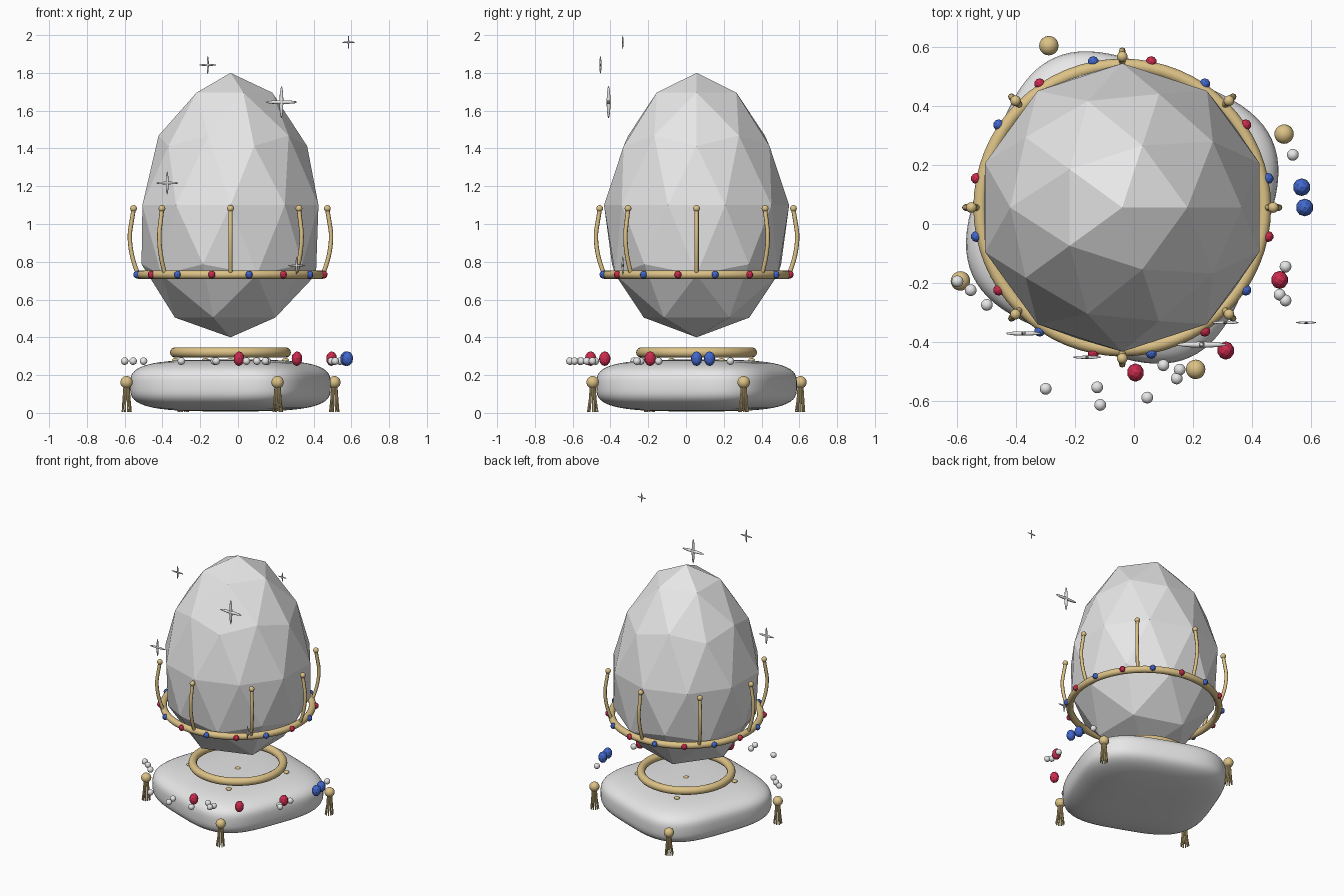
import bpy, bmesh, math, random
from mathutils import Matrix, Vector

random.seed(4)
cube = bpy.data.objects.get("Cube")
if cube:
    bpy.data.objects.remove(cube, do_unlink=True)

CX, CY = -0.04, 0.056      # axis of egg, rings and cushion
TURN = math.radians(24.4)  # cushion rotation


def material(name, rgb):
    m = bpy.data.materials.new(name)
    m.use_nodes = True
    m.diffuse_color = (*rgb, 1)
    m.node_tree.nodes["Principled BSDF"].inputs["Base Color"].default_value = (*rgb, 1)
    return m


WHITE = material("pale_grey", (0.8, 0.8, 0.8))
GOLD = material("gold", (0.72, 0.54, 0.24))
RED = material("red", (0.62, 0.025, 0.08))
BLUE = material("blue", (0.055, 0.14, 0.62))


def finish(bm, name, mat, smooth=True):
    bmesh.ops.recalc_face_normals(bm, faces=bm.faces)
    for f in bm.faces:
        f.smooth = smooth
    mesh = bpy.data.meshes.new(name)
    bm.to_mesh(mesh)
    bm.free()
    mesh.materials.append(mat)
    ob = bpy.data.objects.new(name, mesh)
    bpy.context.collection.objects.link(ob)
    return ob


def polar(r, a, z):
    return Vector((CX + r * math.cos(a), CY + r * math.sin(a), z))


def add_ball(bm, loc, scale, sub=3):
    mat = Matrix.Translation(loc) @ Matrix.Diagonal((*scale, 1))
    bmesh.ops.create_icosphere(bm, subdivisions=sub, radius=1, matrix=mat)


def balls(name, mat, items, sub=3, smooth=True):
    bm = bmesh.new()
    for loc, scale in items:
        add_ball(bm, loc, scale, sub)
    return finish(bm, name, mat, smooth)


def loft(name, mat, rings, closed=False):
    """Skin a list of point rings; cap the ends unless the loop closes."""
    bm = bmesh.new()
    rows = [[bm.verts.new(p) for p in ring] for ring in rings]
    n = len(rows[0])
    pairs = list(zip(rows, rows[1:])) + ([(rows[-1], rows[0])] if closed else [])
    for lo, hi in pairs:
        for i in range(n):
            j = (i + 1) % n
            bm.faces.new((lo[i], lo[j], hi[j], hi[i]))
    if not closed:
        bm.faces.new(rows[0])
        bm.faces.new(rows[-1])
    return finish(bm, name, mat)


def torus(name, major, minor, z, segs=64, sides=14):
    rings = []
    for i in range(segs):
        a = math.tau * i / segs
        ts = [math.tau * k / sides for k in range(sides)]
        rings.append([polar(major + minor * math.cos(t), a, z + minor * math.sin(t)) for t in ts])
    return loft(name, GOLD, rings, closed=True)


def tubes(name, mat, paths, radius, kind='POLY'):
    """Round wires, one per path."""
    cu = bpy.data.curves.new(name, 'CURVE')
    cu.dimensions = '3D'
    cu.bevel_depth = radius
    cu.bevel_resolution = 2
    cu.use_fill_caps = True
    for path in paths:
        sp = cu.splines.new(kind)
        sp.points.add(len(path) - 1)
        for p, co in zip(sp.points, path):
            p.co = (*co, 1)
        if kind == 'NURBS':
            sp.order_u = 3
            sp.use_endpoint_u = True
    cu.materials.append(mat)
    ob = bpy.data.objects.new(name, cu)
    bpy.context.collection.objects.link(ob)


# Faceted egg, narrower towards the top
bm = bmesh.new()
bmesh.ops.create_icosphere(bm, subdivisions=2, radius=1)
for v in bm.verts:
    s = 0.49 * (1 - 0.165 * v.co.z)
    v.co = (CX + v.co.x * s, CY + v.co.y * s, 1.1 + 0.7 * v.co.z)
finish(bm, "egg", WHITE, smooth=False)


# Cushion: rounded square with softly rounded rim
def power(v, n):
    return math.copysign(abs(v) ** (2 / n), v)


def cushion_ring(phi):
    s, z = power(math.cos(phi), 3.4), 0.145 + 0.137 * power(math.sin(phi), 3.4)
    ring = []
    for i in range(72):
        t = math.tau * i / 72
        u, v = 0.485 * s * power(math.cos(t), 3.4), 0.485 * s * power(math.sin(t), 3.4)
        ring.append(polar(math.hypot(u, v), math.atan2(v, u) + TURN + math.pi / 4, z))
    return ring


loft("cushion", WHITE, [cushion_ring(math.radians(d)) for d in range(-87, 88, 6)])

# Cushion buttons
corners = [TURN + k * math.pi / 2 for k in range(4)]
balls("cushion_buttons", GOLD,
      [(polar(r, a, 0.28), (0.018, 0.018, 0.01))
       for r, a in [(0, 0)] + [(0.32, a) for a in corners]])

# Corner tassels
tassel_tops = [polar(0.604, a, 0.162) for a in corners]
balls("tassel_knots", GOLD, [(p, (0.033,) * 3) for p in tassel_tops])
strands = []
for p in tassel_tops:
    for k in range(10):
        d = Vector((math.cos(math.tau * k / 10), math.sin(math.tau * k / 10), 0))
        strands.append([p + d * 0.012 - Vector((0, 0, 0.02)),
                        p + d * 0.017 - Vector((0, 0, 0.09)),
                        p + d * random.uniform(0.021, 0.028) - Vector((0, 0, 0.157))])
tubes("tassel_strands", GOLD, strands, 0.0045)

# Gold rings
torus("stand_ring", 0.293, 0.027, 0.32)
torus("girdle_ring", 0.483, 0.023, 0.732)

# Prongs rising from the girdle ring
angles = [k * math.pi / 4 for k in range(8)]
profile = [(0.487, 0.73), (0.517, 0.80), (0.537, 0.93), (0.522, 1.02), (0.512, 1.08)]
tubes("prongs", GOLD, [[polar(r, a, z) for r, z in profile] for a in angles], 0.0115, 'NURBS')
balls("prong_tips", GOLD, [(polar(0.513, a, 1.082), (0.018,) * 3) for a in angles])

# Gems alternating round the girdle ring
for first, name, mat in ((0, "girdle_blue_gems", BLUE), (1, "girdle_red_gems", RED)):
    balls(name, mat, [(polar(0.505, (k + 0.5) * math.pi / 8, 0.732), (0.019, 0.019, 0.021))
                      for k in range(first, 16, 2)], sub=2, smooth=False)

# Loose gems round the cushion
balls("loose_red_gems", RED,
      [((x, y, 0.287), (0.029, 0.031, 0.039))
       for x, y in ((0.005, -0.505), (0.312, -0.43), (0.495, -0.19))], sub=2, smooth=False)
balls("loose_blue_gems", BLUE,
      [((x, y, 0.287), (0.03, 0.03, 0.039))
       for x, y in ((0.57, 0.125), (0.58, 0.056))], sub=2, smooth=False)

# Loose pearls
pearls = [(0.54, 0.235), (-0.6, -0.195), (-0.555, -0.225), (-0.5, -0.275), (0.515, -0.145),
          (0.495, -0.24), (0.515, -0.26), (-0.125, -0.555), (-0.3, -0.56), (-0.115, -0.615),
          (0.045, -0.59), (0.1, -0.48), (0.155, -0.495), (0.145, -0.525)]
balls("loose_pearls", WHITE, [((x, y, 0.274), (0.02,) * 3) for x, y in pearls])

# Four-pointed sparkles
sparkles = [(0.23, -0.41, 1.645, 0.087), (-0.16, -0.453, 1.842, 0.048),
            (0.585, -0.335, 1.962, 0.036), (-0.375, -0.372, 1.217, 0.062),
            (0.31, -0.335, 0.78, 0.048)]
for i, (x, y, z, r) in enumerate(sparkles, 1):
    thin = r * 0.12
    balls(f"sparkle_{i}", WHITE, [((x, y, z), (r, thin, thin)),
                                  ((x, y, z), (thin, thin, r))], sub=2)
